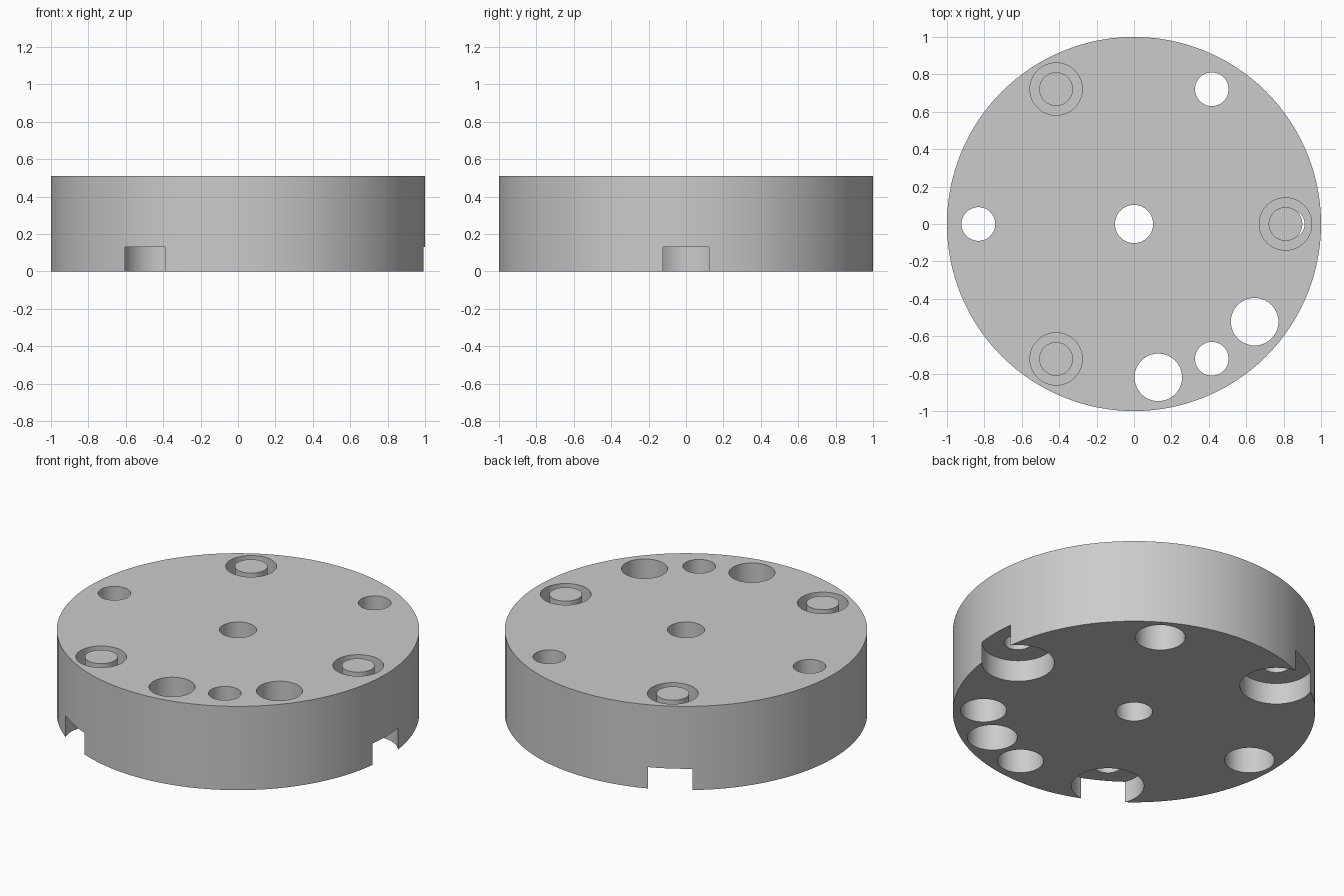
import bpy
import math

HEIGHT = 0.51
SEGMENTS = 128
OVER = 0.05  # how far cutters reach past an open face

default = bpy.data.objects.get("Cube")
if default:
    bpy.data.objects.remove(default, do_unlink=True)

grey = bpy.data.materials.new("plain_grey")
grey.use_nodes = True
colour = (0.6, 0.6, 0.6, 1.0)
grey.diffuse_color = colour
grey.node_tree.nodes["Principled BSDF"].inputs["Base Color"].default_value = colour


def cylinder(name, centre, radius, bottom, top, sides=64):
    x, y = centre
    bpy.ops.mesh.primitive_cylinder_add(
        vertices=sides, radius=radius, depth=top - bottom,
        location=(x, y, (bottom + top) / 2))
    obj = bpy.context.object
    obj.name = name
    obj.data.materials.append(grey)
    return obj


def combine(target, tool, operation):
    mod = target.modifiers.new(operation.lower(), "BOOLEAN")
    mod.operation = operation
    mod.solver = "EXACT"
    mod.object = tool
    bpy.context.view_layer.objects.active = target
    bpy.ops.object.modifier_apply(modifier=mod.name)
    bpy.data.objects.remove(tool, do_unlink=True)


def cut(centre, radius, bottom=-OVER, top=HEIGHT + OVER):
    combine(disc, cylinder("cutter", centre, radius, bottom, top), "DIFFERENCE")


def polar(radius, degrees):
    a = math.radians(degrees)
    return radius * math.cos(a), radius * math.sin(a)


# Main round plate
disc = cylinder("disc_body", (0, 0), 1, 0, HEIGHT, SEGMENTS)

# Centre hole and the two wide plain holes
cut((0, 0), 0.102)
for angle in (-39, -81):
    cut(polar(0.83, angle), 0.127)

# Stepped holes: narrow at the top, wider from below
for angle in (60, 180, 300):
    spot = polar(0.832, angle)
    cut(spot, 0.09)
    cut(spot, 0.138, top=0.26)

# Ring grooves around flush posts, with edge pockets and blind holes below
for angle, post_distance in ((0, 0.81), (120, 0.833), (240, 0.833)):
    post_spot = polar(post_distance, angle)
    pocket_spot = polar(0.835, angle)
    cut(post_spot, 0.14, bottom=0.25)
    combine(disc, cylinder("post", post_spot, 0.09, 0.2, HEIGHT), "UNION")
    cut(pocket_spot, 0.2, top=0.13)
    cut(pocket_spot, 0.077, top=0.26)

# Smooth walls with crisp rims
bpy.ops.object.select_all(action="DESELECT")
disc.select_set(True)
bpy.context.view_layer.objects.active = disc
bpy.ops.object.shade_smooth_by_angle(angle=math.radians(30))
